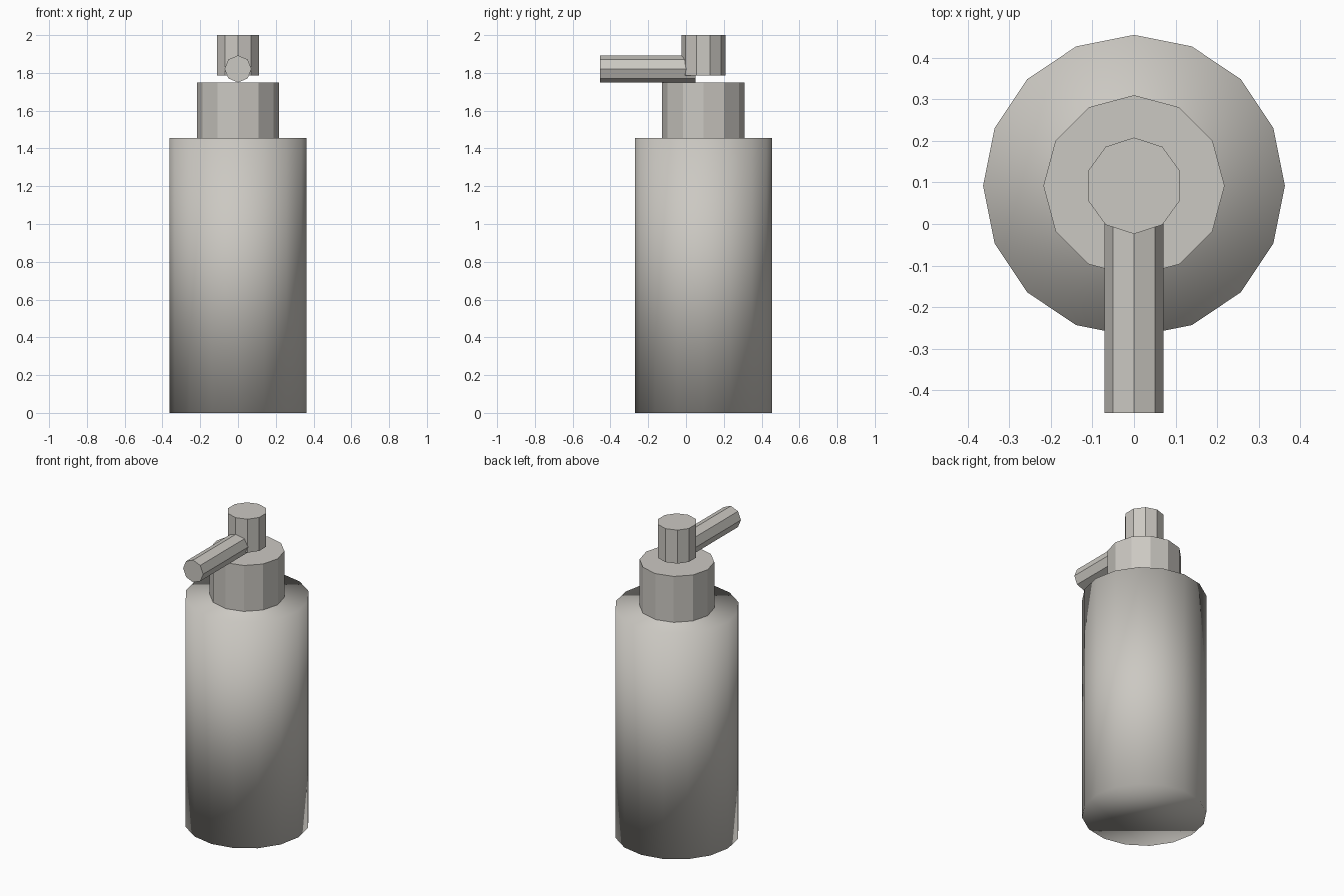
import bpy
import math
from mathutils import Matrix

if "Cube" in bpy.data.objects:
    bpy.data.objects.remove(bpy.data.objects["Cube"])

AXIS_Y = 0.092  # bottle axis, offset so the spout overhang is centred

grey = bpy.data.materials.new("warm_grey")
grey.diffuse_color = (0.60, 0.58, 0.54, 1.0)
grey.use_nodes = True
grey.node_tree.nodes["Principled BSDF"].inputs["Base Color"].default_value = grey.diffuse_color


def prism(name, sides, radius, length, matrix, smooth=False):
    """Capped cylinder with its first corner on the local +Y axis."""
    bpy.ops.mesh.primitive_cylinder_add(vertices=sides, radius=radius, depth=length)
    ob = bpy.context.object
    ob.name = name
    ob.data.transform(matrix)
    ob.data.materials.append(grey)
    for face in ob.data.polygons:
        face.use_smooth = smooth
    return ob


def upright(name, sides, radius, z0, z1, smooth=False):
    centre = Matrix.Translation((0, AXIS_Y, (z0 + z1) / 2))
    return prism(name, sides, radius, z1 - z0, centre, smooth)


# Bottle, softly shaded right over its rims
upright("bottle_body", 16, 0.363, 0.0, 1.455, smooth=True)

# Faceted collar and pump head
upright("collar", 12, 0.218, 1.455, 1.75)
upright("pump_head", 10, 0.116, 1.785, 2.0)

# Octagonal spout pointing forward
y0, y1 = -0.455, 0.05
prism("spout", 8, 0.0715, y1 - y0,
      Matrix.Translation((0, (y0 + y1) / 2, 1.821)) @ Matrix.Rotation(math.pi / 2, 4, 'X'))
